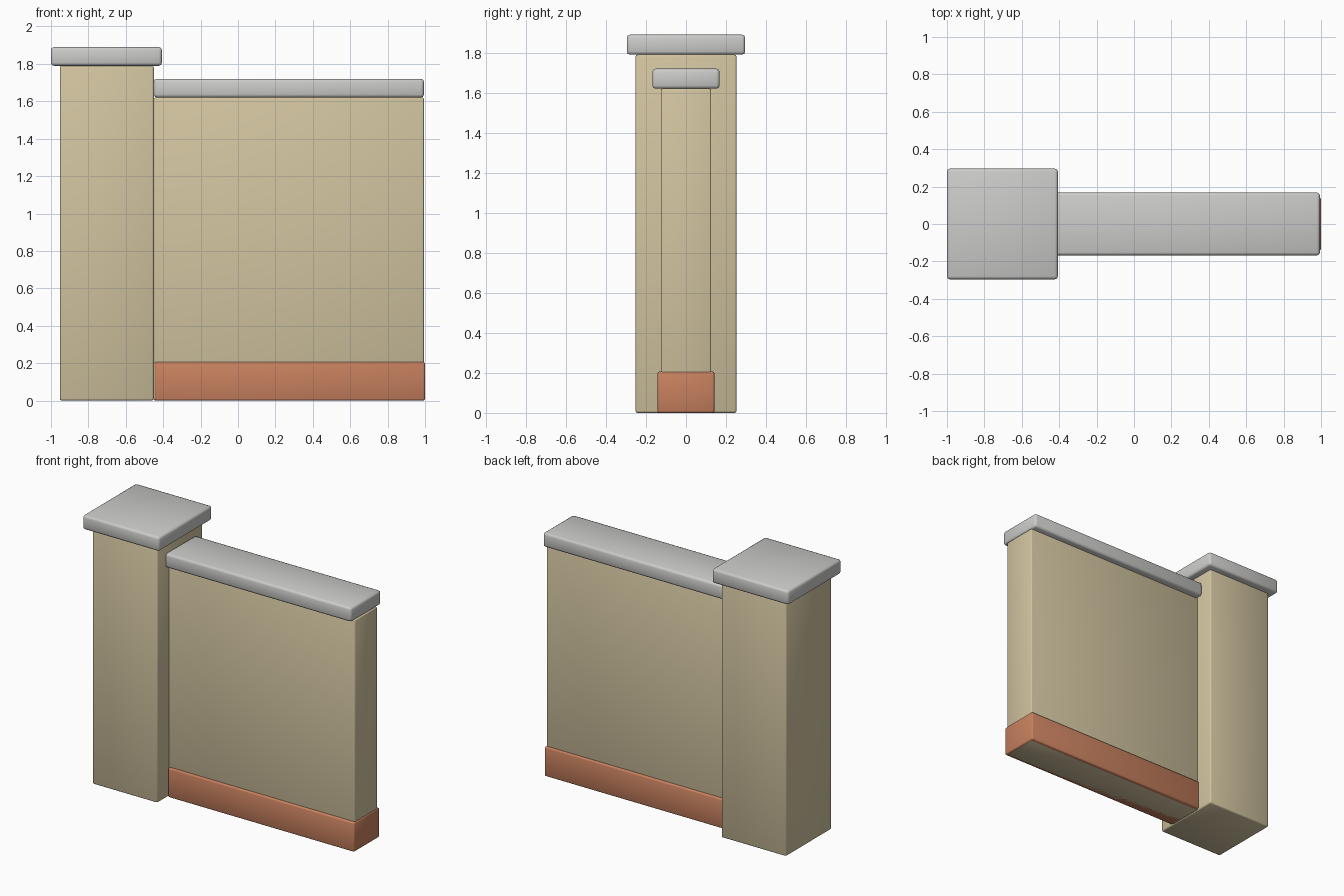
import bpy
import bmesh

if "Cube" in bpy.data.objects:
    bpy.data.objects.remove(bpy.data.objects["Cube"])


def material(name, rgb):
    m = bpy.data.materials.new(name)
    m.diffuse_color = (*rgb, 1.0)
    m.use_nodes = True
    m.node_tree.nodes["Principled BSDF"].inputs["Base Color"].default_value = m.diffuse_color
    return m


stone = material("tan_render", (0.64, 0.55, 0.35))
coping = material("grey_coping", (0.60, 0.60, 0.59))
brick = material("terracotta", (0.58, 0.22, 0.115))


def block(name, x0, x1, half_y, z0, z1, bevel, mat):
    """Softly bevelled, smooth shaded box, symmetric in y."""
    bm = bmesh.new()
    bmesh.ops.create_cube(bm, size=1.0)
    for v in bm.verts:
        v.co.x = x0 if v.co.x < 0 else x1
        v.co.y = -half_y if v.co.y < 0 else half_y
        v.co.z = z0 if v.co.z < 0 else z1
    bmesh.ops.bevel(bm, geom=bm.edges[:], offset=bevel, segments=2,
                    profile=0.5, affect='EDGES')
    for f in bm.faces:
        f.smooth = True
    me = bpy.data.meshes.new(name)
    bm.to_mesh(me)
    bm.free()
    me.materials.append(mat)
    ob = bpy.data.objects.new(name, me)
    bpy.context.collection.objects.link(ob)
    return ob


# Pillar and its overhanging cap
block("pillar", -0.953, -0.45, 0.2525, 0.0, 1.79, 0.01, stone)
block("pillar_cap", -1.0, -0.407, 0.296, 1.79, 1.89, 0.016, coping)

# Wall panel with coping on top
block("wall", -0.45, 0.994, 0.126, 0.0, 1.62, 0.008, stone)
block("wall_coping", -0.45, 0.994, 0.168, 1.62, 1.72, 0.016, coping)

# Terracotta plinth wrapped round the wall foot
block("plinth", -0.445, 1.0, 0.142, 0.0, 0.207, 0.01, brick)
